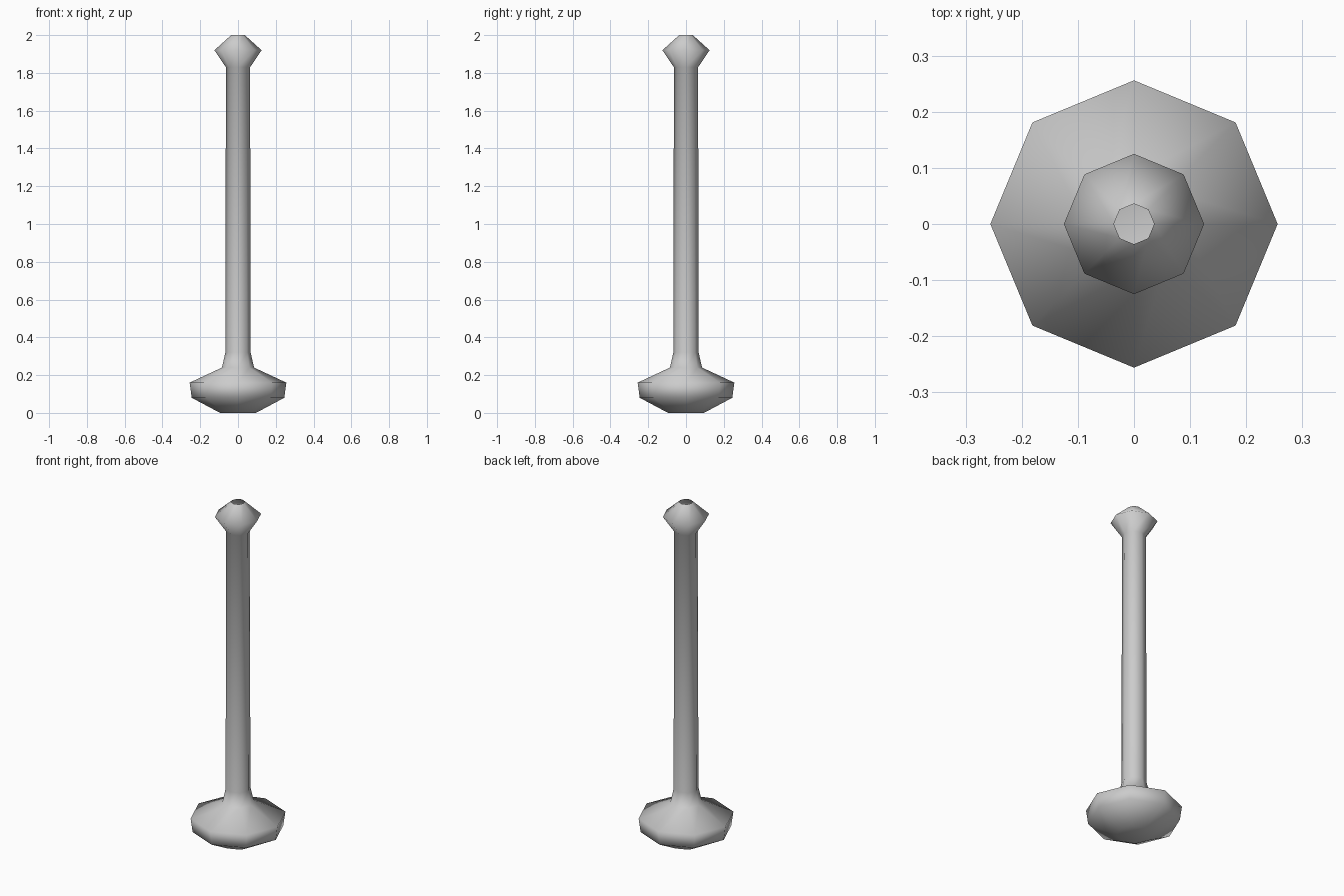
import bpy, bmesh
from math import tau, cos, sin

if "Cube" in bpy.data.objects:
    bpy.data.objects.remove(bpy.data.objects["Cube"])

SIDES = 8
# (radius, height) from foot to open top
PROFILE = [(0.095, 0.0), (0.245, 0.08), (0.256, 0.16), (0.085, 0.24),
           (0.067, 0.32), (0.064, 1.83), (0.125, 1.92), (0.036, 2.0)]

bm = bmesh.new()

# Octagonal rings along the post
rings = [[bm.verts.new((r * cos(tau * i / SIDES), r * sin(tau * i / SIDES), z))
          for i in range(SIDES)] for r, z in PROFILE]

# Skin between neighbouring rings
for low, high in zip(rings, rings[1:]):
    for i in range(SIDES):
        j = (i + 1) % SIDES
        bm.faces.new((low[i], low[j], high[j], high[i]))

# Closed underside, the top stays open
bm.faces.new(rings[0][::-1])

for face in bm.faces:
    face.smooth = True

mesh = bpy.data.meshes.new("post")
bm.to_mesh(mesh)
bm.free()
post = bpy.data.objects.new("post", mesh)
bpy.context.collection.objects.link(post)
